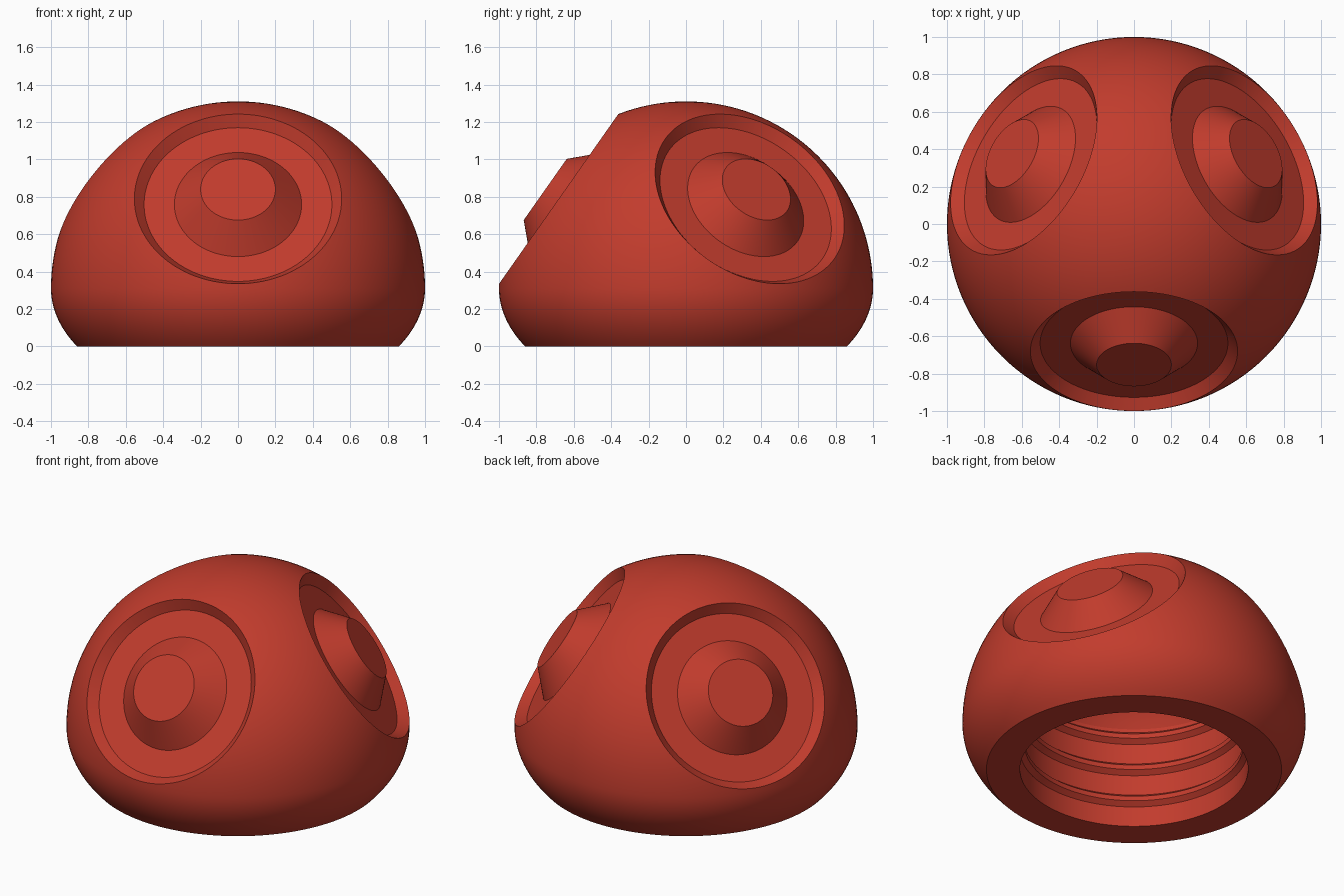
import bpy, bmesh, math
from mathutils import Vector, Matrix

if "Cube" in bpy.data.objects:
    bpy.data.objects.remove(bpy.data.objects["Cube"])

SEG = 128
CZ = 0.31                                # height of the dome's centre
TILT = math.atan2(0.575, 0.818)          # pocket axis elevation

red = bpy.data.materials.new("brick_red")
red.diffuse_color = (0.54, 0.045, 0.026, 1)
red.use_nodes = True
red.node_tree.nodes["Principled BSDF"].inputs["Base Color"].default_value = red.diffuse_color


def lathe(name, profile, matrix=Matrix()):
    """Revolve (radius, height) points; both ends lie on the axis."""
    bm = bmesh.new()
    rings = []
    for r, z in profile:
        if r < 1e-6:
            rings.append([bm.verts.new((0, 0, z))])
        else:
            rings.append([bm.verts.new((r * math.cos(2 * math.pi * i / SEG),
                                        r * math.sin(2 * math.pi * i / SEG), z))
                          for i in range(SEG)])
    for a, b in zip(rings, rings[1:]):
        for i in range(SEG):
            j = (i + 1) % SEG
            if len(a) == 1:
                bm.faces.new((a[0], b[j], b[i]))
            elif len(b) == 1:
                bm.faces.new((a[i], a[j], b[0]))
            else:
                bm.faces.new((a[i], a[j], b[j], b[i]))
    bmesh.ops.recalc_face_normals(bm, faces=bm.faces)
    bm.transform(matrix)
    mesh = bpy.data.meshes.new(name)
    bm.to_mesh(mesh)
    bm.free()
    mesh.materials.append(red)
    ob = bpy.data.objects.new(name, mesh)
    bpy.context.collection.objects.link(ob)
    return ob


def smooth(ob):
    bpy.ops.object.select_all(action='DESELECT')
    ob.select_set(True)
    bpy.context.view_layer.objects.active = ob
    bpy.ops.object.shade_smooth_by_angle(angle=math.radians(25))


# Domed socket roof, from the axis down to the wall
INNER = 0.748
low = math.acos(0.665 / INNER)
profile = [(INNER * math.cos(a), CZ + INNER * math.sin(a))
           for a in (math.pi / 2 + (low - math.pi / 2) * i / 20 for i in range(21))]
profile[0] = (0, CZ + INNER)
# Threaded socket wall, down to the opening
for z in (0.59, 0.38, 0.17):
    profile += [(0.665, z + 0.04), (0.635, z + 0.015),
                (0.635, z - 0.015), (0.665, z - 0.04)]
profile += [(0.665, 0.0)]
# Tucked-in lower skirt, then a spherical top
for i in range(13):
    z = CZ * i / 12
    profile.append((math.sqrt(1 - ((CZ - z) / 0.608) ** 2), z))
for i in range(1, 41):
    a = math.pi / 2 * i / 40
    profile.append((math.cos(a), CZ + math.sin(a)))
profile[-1] = (0, CZ + 1)
dome = lathe("dome", profile)

# Three round pockets, each with a tapered boss
for n, azimuth in enumerate((-90, 30, 150)):
    a = math.radians(azimuth)
    axis = Vector((math.cos(a) * math.cos(TILT), math.sin(a) * math.cos(TILT),
                   math.sin(TILT)))
    place = (Matrix.Translation((0, 0, CZ))
             @ axis.to_track_quat('Z', 'Y').to_matrix().to_4x4())
    cutter = lathe("pocket_cutter",
                   [(0, 0.78), (0.502, 0.78), (0.652, 0.93), (0.652, 1.1), (0, 1.1)],
                   place)
    mod = dome.modifiers.new("pocket", 'BOOLEAN')
    mod.operation = 'DIFFERENCE'
    mod.solver = 'EXACT'
    mod.object = cutter
    bpy.context.view_layer.objects.active = dome
    bpy.ops.object.modifier_apply(modifier=mod.name)
    bpy.data.objects.remove(cutter)
    boss = lathe("boss_%d" % (n + 1),
                 [(0, 0.775), (0.345, 0.775), (0.2, 0.92), (0, 0.92)], place)
    smooth(boss)

smooth(dome)
